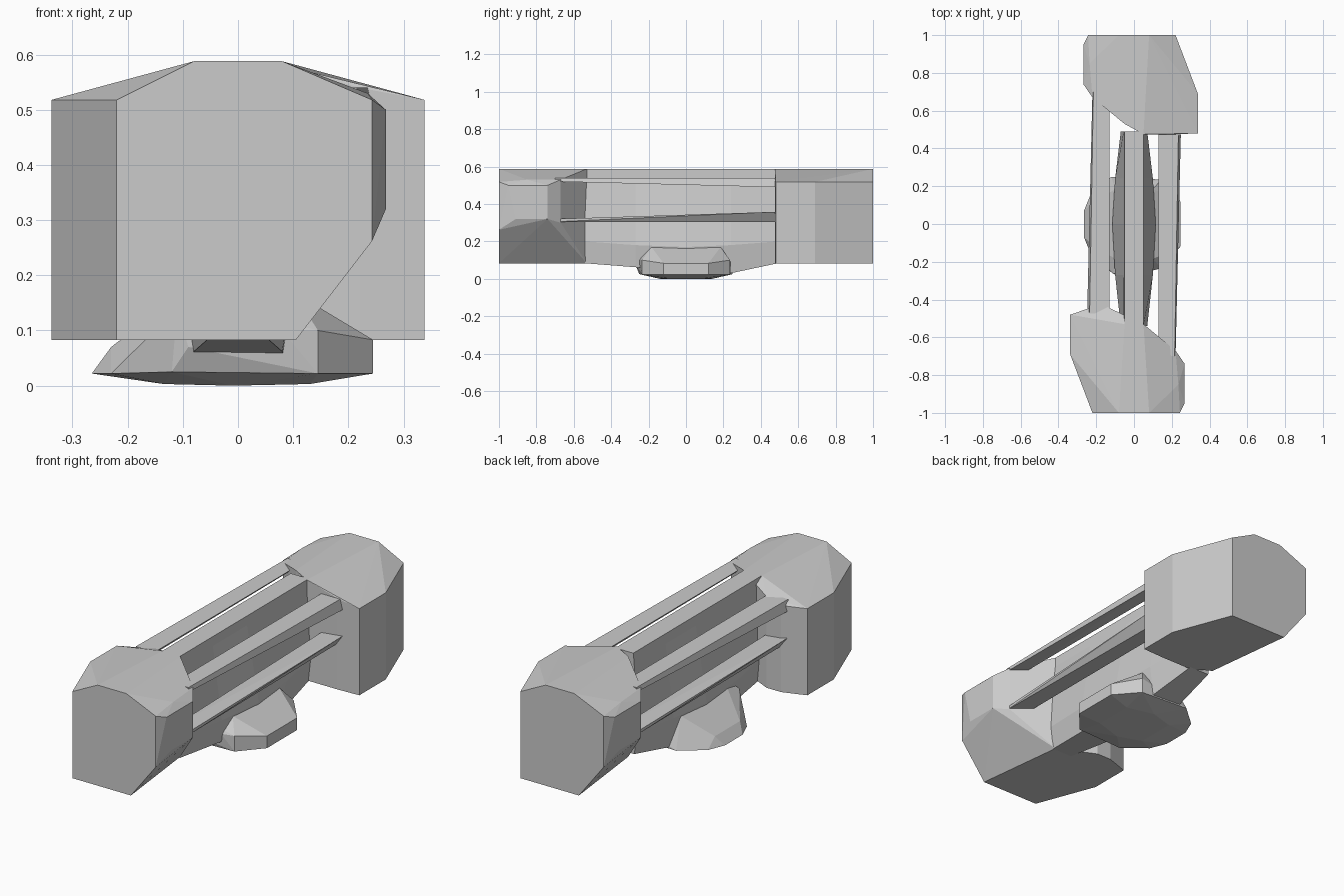
import bpy, bmesh

if "Cube" in bpy.data.objects:
    bpy.data.objects.remove(bpy.data.objects["Cube"])


def hull(name, points, turn=False):
    """Convex faceted solid; turn rotates it half a turn about z."""
    s = -1 if turn else 1
    bm = bmesh.new()
    for x, y, z in points:
        bm.verts.new((s * x, s * y, z))
    res = bmesh.ops.convex_hull(bm, input=bm.verts[:])
    loose = [v for v in bm.verts if not v.link_faces]
    bmesh.ops.delete(bm, geom=loose, context='VERTS')
    bmesh.ops.dissolve_limit(bm, angle_limit=0.02, verts=bm.verts[:], edges=bm.edges[:])
    bmesh.ops.recalc_face_normals(bm, faces=bm.faces[:])
    me = bpy.data.meshes.new(name)
    bm.to_mesh(me)
    bm.free()
    ob = bpy.data.objects.new(name, me)
    bpy.context.collection.objects.link(ob)
    return ob


def loft(name, sections):
    """Closed skin through (y, [(x, z), ...]) sections with equal point counts."""
    bm = bmesh.new()
    rings = [[bm.verts.new((x, y, z)) for x, z in prof] for y, prof in sections]
    n = len(rings[0])
    for a, b in zip(rings, rings[1:]):
        for i in range(n):
            j = (i + 1) % n
            bm.faces.new((a[i], a[j], b[j], b[i]))
    bm.faces.new(rings[0])
    bm.faces.new(rings[-1])
    bmesh.ops.recalc_face_normals(bm, faces=bm.faces[:])
    me = bpy.data.meshes.new(name)
    bm.to_mesh(me)
    bm.free()
    ob = bpy.data.objects.new(name, me)
    bpy.context.collection.objects.link(ob)


BASE, SIDE, TOP = 0.083, 0.518, 0.588

# End blocks: flat outer face, full-height shoulder, chamfered rounded cheek
outer_face = [(-.22, BASE), (-.22, SIDE), (-.08, TOP), (.08, TOP),
              (.243, SIDE), (.243, .262), (.105, BASE)]
block = [(x, -1, z) for x, z in outer_face]
block += [(-.338, y, z) for y in (-.69, -.48) for z in (BASE, SIDE)]
block += [(.268, -.95, .50), (.268, -.91, .32), (.268, -.74, .32), (.268, -.74, .50),
          (.235, -.85, .53), (.22, -.67, .53), (.22, -.67, .30),
          (.05, -.53, TOP), (.05, -.53, BASE), (-.05, -.53, TOP)]
front_inner = [(-.22, -.44, BASE), (-.22, -.44, SIDE), (-.14, -.44, BASE),
               (-.14, -.44, .54), (-.055, -.50, BASE), (-.055, -.50, .57)]
back_inner = [(-.338, -.487, BASE), (-.05, -.475, BASE), (-.05, -.475, TOP),
              (-.22, -.475, .54), (-.22, -.475, BASE)]
hull("front_end_block", block + front_inner)
hull("back_end_block", block + back_inner, turn=True)


# Central beam: narrow on top, swelling toward the foot at mid length
def beam_profile(w, mid, bottom):
    return [(-.05, TOP), (.05, TOP), (.05, .54), (w, mid), (w * .8, bottom),
            (-w * .8, bottom), (-w, mid), (-.055, .54)]


loft("central_beam", [(-.54, beam_profile(.07, .20, .083)),
                      (-.27, beam_profile(.10, .18, .062)),
                      (0, beam_profile(.115, .17, .03)),
                      (.24, beam_profile(.10, .18, .03)),
                      (.49, beam_profile(.07, .20, .083))])

# Side rails: tapering bars, a pair on each side
upper_rail = [(.13, -.70, .54), (.215, -.70, .54), (.22, -.70, .52), (.15, -.70, .52),
              (.13, .475, .54), (.235, .475, .54), (.248, .475, .49), (.17, .475, .50)]
lower_rail = [(.13, -.70, .32), (.22, -.70, .32), (.22, -.70, .305), (.13, -.70, .305),
              (.13, .475, .345), (.248, .475, .358), (.21, .475, .305), (.13, .475, .305)]
for side, turn in (("right", False), ("left", True)):
    hull(side + "_upper_rail", upper_rail, turn)
    hull(side + "_lower_rail", lower_rail, turn)

# Foot: shallow faceted base under the beam
foot = [(.13, -.10, .003), (.13, .10, .003), (-.135, -.10, .003), (-.135, .10, .003),
        (-.01, -.14, 0), (-.01, .14, 0)]
for s in (-1, 1):
    foot += [(.245, s * .12, .022), (.245, s * .12, BASE), (.145, s * .235, .022),
             (.145, s * .235, .10), (.10, s * .185, .17), (-.265, s * .07, .022),
             (-.23, s * .155, .022), (-.12, s * .25, .025), (-.23, s * .10, .07),
             (-.10, s * .185, .17)]
foot += [(-.11, -.265, .14), (-.09, -.268, .07), (-.08, -.25, .16), (.08, -.25, .10)]
hull("foot", foot)
